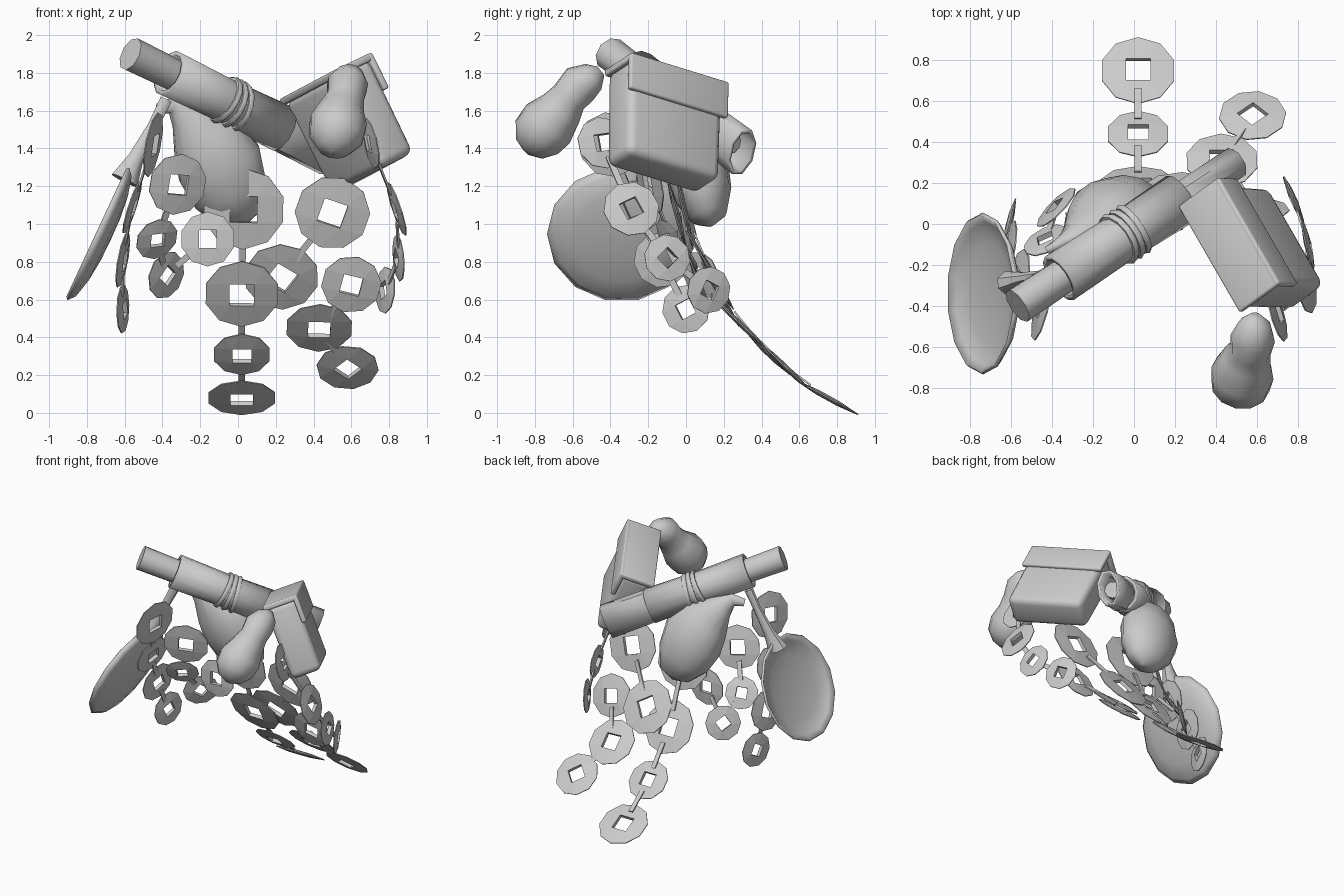
import bpy, bmesh, math
from mathutils import Vector, Matrix

if "Cube" in bpy.data.objects:
    bpy.data.objects.remove(bpy.data.objects["Cube"])

GREY = (0.6, 0.6, 0.6, 1)
grey = bpy.data.materials.new("plain_grey")
grey.use_nodes = True
grey.diffuse_color = GREY
grey.node_tree.nodes["Principled BSDF"].inputs["Base Color"].default_value = GREY


def finish(name, bm, smooth=None, wall=0, matrix=None):
    """Turn a bmesh into a named object, optionally walled and smoothed."""
    bmesh.ops.recalc_face_normals(bm, faces=bm.faces[:])
    mesh = bpy.data.meshes.new(name)
    bm.to_mesh(mesh)
    bm.free()
    mesh.materials.append(grey)
    obj = bpy.data.objects.new(name, mesh)
    bpy.context.collection.objects.link(obj)
    if matrix:
        obj.matrix_world = matrix
    if wall:
        mod = obj.modifiers.new("wall", "SOLIDIFY")
        mod.thickness = wall
        mod.offset = 0
    if smooth:
        bpy.ops.object.select_all(action="DESELECT")
        obj.select_set(True)
        bpy.context.view_layer.objects.active = obj
        bpy.ops.object.shade_smooth_by_angle(angle=math.radians(smooth))


def frame(along, hint):
    """Axes: across, hint-like, along."""
    t = Vector(along).normalized()
    b = Vector(hint)
    b = (b - t * b.dot(t)).normalized()
    return b.cross(t), b, t


def placed(axes, centre):
    return Matrix.Translation(centre) @ Matrix(axes).transposed().to_4x4()


def tube(name, path, sides=12, flat=1, hint=(0, 1, 0), caps=(0, -1), smooth=50, wall=0):
    """Sweep rings of varying radius through (x, y, z, radius) points."""
    bm = bmesh.new()
    pts = [Vector(p[:3]) for p in path]
    rings = []
    for i, p in enumerate(pts):
        a, b, _ = frame(pts[min(i + 1, len(pts) - 1)] - pts[max(i - 1, 0)], hint)
        ring = []
        for k in range(sides):
            ang = math.tau * (k + 0.5) / sides
            ring.append(bm.verts.new(p + path[i][3] * (a * math.cos(ang) + b * math.sin(ang) * flat)))
        rings.append(ring)
    for r, s in zip(rings, rings[1:]):
        for k in range(sides):
            j = (k + 1) % sides
            bm.faces.new((r[k], r[j], s[j], s[k]))
    for end in caps:
        bm.faces.new(rings[end])
    finish(name, bm, smooth, wall)


def box(name, size, centre, matrix, bevel, taper=1):
    bm = bmesh.new()
    bmesh.ops.create_cube(bm, size=1)
    for v in bm.verts:
        k = taper if v.co.z < 0 else 1
        v.co = Vector(v.co[i] * size[i] * (k if i < 2 else 1) + centre[i] for i in range(3))
    bmesh.ops.bevel(bm, geom=bm.edges[:], offset=bevel, segments=3, profile=0.5, affect="EDGES")
    finish(name, bm, 40, matrix=matrix)


# Rolled scroll: core, outer sheet, flattened loose end and cord
START, END = Vector((-0.57, -0.40, 1.90)), Vector((0.51, 0.31, 1.37))
AXIS = END - START


def along(t, r):
    return (*(START + AXIS * t), r)


tube("scroll_core", [along(0, 0.092), along(0.3, 0.085), along(0.65, 0.08), along(0.9, 0.06)],
     sides=9, smooth=45)
tube("scroll_outer_sheet", [along(0.19, 0.115), along(0.45, 0.108), along(0.74, 0.118)],
     caps=(), wall=0.025)
tube("scroll_loose_end", [along(0.6, 0.105), along(0.75, 0.12), along(0.98, 0.125)],
     sides=8, flat=0.6, hint=(-AXIS.y, AXIS.x, 0), caps=(), wall=0.02)

for i in range(3):
    bpy.ops.mesh.primitive_torus_add(major_radius=0.122, minor_radius=0.018,
                                     major_segments=14, minor_segments=6)
    cord = bpy.context.object
    cord.name = f"scroll_cord_{i + 1}"
    cord.data.materials.append(grey)
    lean = AXIS.normalized() + Vector((0, 0, 0.12 * (i - 1)))
    cord.matrix_world = placed(frame(lean, (0, 1, 0)), START + AXIS * (0.46 + 0.033 * i))
    bpy.ops.object.shade_smooth_by_angle(angle=math.radians(60))

# Satchel with a folded-over flap
width = Vector((0.15, -0.26, 0.08)).normalized()
up = Vector((-0.1, -0.02, 0.24))
up = (up - width * up.dot(width)).normalized()
BAG = placed((width, up.cross(width), up), Vector((0.575, -0.11, 1.545)))
box("satchel_body", (0.59, 0.235, 0.55), (0.005, 0, -0.035), BAG, 0.045, taper=0.98)
box("satchel_flap_top", (0.62, 0.25, 0.04), (0, 0, 0.245), BAG, 0.012)
box("satchel_flap_front", (0.62, 0.035, 0.21), (0, 0.12, 0.16), BAG, 0.012)

# Two-lobed gourd
tube("gourd", [(0.59, -0.45, 1.81, 0.03), (0.59, -0.49, 1.78, 0.08), (0.58, -0.56, 1.74, 0.11),
               (0.57, -0.62, 1.67, 0.10), (0.55, -0.66, 1.61, 0.12), (0.53, -0.73, 1.53, 0.155),
               (0.52, -0.79, 1.46, 0.145), (0.51, -0.83, 1.40, 0.09), (0.51, -0.85, 1.38, 0.02)])

# Water skin with a bent neck
tube("water_skin", [(-0.42, -0.13, 1.61, 0.03), (-0.35, -0.09, 1.63, 0.045), (-0.28, -0.05, 1.57, 0.09),
                    (-0.18, 0.00, 1.46, 0.19), (-0.10, 0.05, 1.32, 0.235), (-0.04, 0.09, 1.16, 0.205),
                    (0.01, 0.12, 1.04, 0.13), (0.02, 0.13, 0.99, 0.02)], sides=14, flat=0.75)

# Large ladle: dished bowl and handle
bowl = Vector((-0.745, -0.34, 0.95))
facing = Vector((0.9, 0, -0.42)).normalized()
tube("ladle_bowl", [(*(bowl + facing * d), r) for d, r in
                    ((0, 0.39), (0.03, 0.355), (0.055, 0.25), (0.068, 0.12), (0.07, 0.01))],
     sides=14, caps=(-1,), wall=0.018)
tube("ladle_handle", [(-0.60, -0.29, 1.23, 0.08), (-0.54, -0.27, 1.35, 0.045),
                      (-0.45, -0.25, 1.52, 0.03), (-0.38, -0.24, 1.66, 0.035)], sides=8, flat=0.8)


# Chains of square-holed discs, thin at the rim and thicker at the hole
def disc(name, radius, matrix, sides=10, half=0.014):
    bm = bmesh.new()
    holes = []
    for side in (1, -1):
        edges = []
        for count, r, z in ((sides, radius, 0.003), (4, radius * 0.46, half)):
            loop = [bm.verts.new((r * math.cos(math.tau * (k + 0.5) / count),
                                  r * math.sin(math.tau * (k + 0.5) / count), z * side))
                    for k in range(count)]
            edges += [bm.edges.new((loop[k], loop[(k + 1) % count])) for k in range(count)]
            holes.append(loop)
        bmesh.ops.triangle_fill(bm, edges=edges, use_beauty=True)
    for top, low in zip(holes[:2], holes[2:]):
        for k in range(len(top)):
            j = (k + 1) % len(top)
            bm.faces.new((top[k], top[j], low[j], low[k]))
    finish(name, bm, matrix=matrix)


# Each chain: facing direction, then centre and radius of every disc
CHAINS = {
    "left_outer": ((0.95, 0.3, 0), [(0.70, -0.44, 1.43, 0.14), (0.84, -0.29, 1.08, 0.15),
                                    (0.85, -0.10, 0.82, 0.125), (0.78, 0.12, 0.65, 0.125)]),
    "right_outer": ((-0.95, 0.25, 0), [(-0.45, -0.40, 1.42, 0.175), (-0.56, -0.27, 1.09, 0.15),
                                       (-0.61, -0.13, 0.81, 0.15), (-0.61, 0.00, 0.55, 0.13)]),
    "right_inner": ((0.4, -0.9, 0), [(-0.32, -0.19, 1.21, 0.165), (-0.43, -0.08, 0.92, 0.12),
                                     (-0.38, 0.08, 0.73, 0.13)]),
    "right_short": ((0, -1, 0), [(-0.16, -0.03, 0.92, 0.145)]),
    "middle": ((0, -1, 0), [(0.03, -0.01, 1.08, 0.22), (0.02, 0.18, 0.63, 0.2),
                            (0.02, 0.44, 0.31, 0.155), (0.02, 0.75, 0.08, 0.185)]),
    "left_inner": ((0, -1, 0), [(0.50, -0.05, 1.06, 0.2), (0.23, 0.15, 0.72, 0.2)]),
    "left_lower": ((0, -1, 0), [(0.60, 0.07, 0.68, 0.16), (0.43, 0.31, 0.45, 0.18),
                                (0.58, 0.53, 0.24, 0.165)]),
}


def link(name, p, q, hint):
    a, b = Vector(p[:3]), Vector(q[:3])
    step = (b - a).normalized()
    a, b = a + step * p[3] * 0.6, b - step * q[3] * 0.6
    tube(name, [(*a, 0.024), (*b, 0.024)], sides=4, flat=0.3, hint=hint, smooth=None)


for chain, (hint, discs) in CHAINS.items():
    spots = [Vector(d[:3]) for d in discs]
    before = spots[0] + Vector((0, 0, 0.4))
    for i, d in enumerate(discs):
        last = i == len(spots) - 1
        tangent = spots[i if last else i + 1] - (spots[i - 1] if i else before)
        if last and i > 1:
            # The end disc carries on the bend of its chain
            tangent = 1.5 * tangent - 0.5 * (spots[i - 1] - spots[i - 2])
        slope = Vector((tangent.x if hint[0] else 0, tangent.y, tangent.z))
        normal = frame(slope, hint)[1]
        disc(f"{chain}_disc_{i + 1}", d[3], placed(frame(normal, tangent), spots[i]))
        if i:
            link(f"{chain}_link_{i}", discs[i - 1], d, hint)
link("right_cross_link", CHAINS["right_short"][1][0], CHAINS["right_inner"][1][2], (0, -1, 0))
